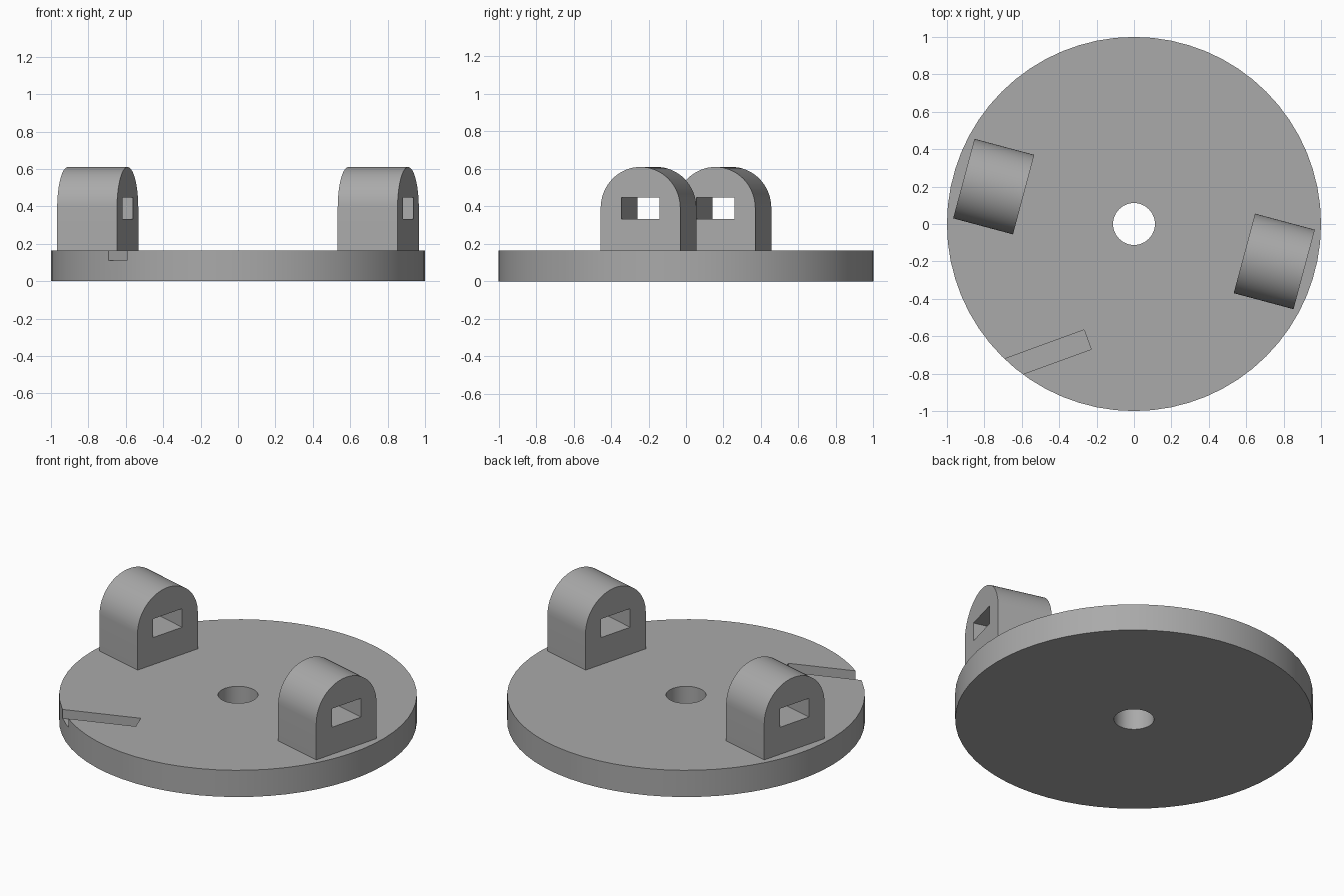
import bpy
import bmesh
from math import cos, sin, pi, radians
from mathutils import Matrix, Vector

if "Cube" in bpy.data.objects:
    bpy.data.objects.remove(bpy.data.objects["Cube"], do_unlink=True)

DISC_TOP = 0.165

grey = bpy.data.materials.new("plain grey")
grey.use_nodes = True
grey.diffuse_color = (0.4, 0.4, 0.4, 1)
grey.node_tree.nodes["Principled BSDF"].inputs["Base Color"].default_value = (0.4, 0.4, 0.4, 1)


def prism(name, outline, depth, matrix):
    """Extrude an outline in local xy along local z, then place it."""
    bm = bmesh.new()
    base = bm.faces.new([bm.verts.new((x, y, 0)) for x, y in outline])
    extruded = bmesh.ops.extrude_face_region(bm, geom=[base], use_keep_orig=True)
    top = [g for g in extruded["geom"] if isinstance(g, bmesh.types.BMVert)]
    bmesh.ops.translate(bm, verts=top, vec=(0, 0, depth))
    bmesh.ops.recalc_face_normals(bm, faces=bm.faces)
    bm.transform(matrix)
    mesh = bpy.data.meshes.new(name)
    bm.to_mesh(mesh)
    bm.free()
    mesh.materials.append(grey)
    obj = bpy.data.objects.new(name, mesh)
    bpy.context.collection.objects.link(obj)
    return obj


def circle(radius, count):
    return [(radius * cos(2 * pi * i / count), radius * sin(2 * pi * i / count)) for i in range(count)]


def rectangle(x0, x1, y0, y1):
    return [(x0, y0), (x1, y0), (x1, y1), (x0, y1)]


def activate(obj):
    bpy.ops.object.select_all(action="DESELECT")
    obj.select_set(True)
    bpy.context.view_layer.objects.active = obj


def cut(obj, cutter):
    cutter.hide_render = True
    activate(obj)
    mod = obj.modifiers.new("cut", "BOOLEAN")
    mod.operation = "DIFFERENCE"
    mod.solver = "EXACT"
    mod.object = cutter
    bpy.ops.object.modifier_apply(modifier=mod.name)
    bpy.data.objects.remove(cutter, do_unlink=True)


def smooth(obj):
    activate(obj)
    bpy.ops.object.shade_smooth_by_angle(angle=radians(30))


# Base disc with a centre hole and a shallow slot open at the rim
disc = prism("base_disc", circle(1, 64), DISC_TOP, Matrix())
cut(disc, prism("hole_cutter", circle(0.112, 48), 0.4, Matrix.Translation((0, 0, -0.1))))
slot_place = Matrix.Translation((-0.248, -0.618, 0.11)) @ Matrix.Rotation(radians(20), 4, "Z")
cut(disc, prism("slot_cutter", rectangle(-0.8, 0, -0.055, 0.055), 0.2, slot_place))
smooth(disc)

# Two arched lugs with through windows, half a turn apart
RADIUS, LENGTH, SPRING = 0.22, 0.331, 0.39
arch = [(RADIUS * cos(pi * i / 32), SPRING + RADIUS * sin(pi * i / 32)) for i in range(33)]
arch += [(-RADIUS, DISC_TOP - 0.01), (RADIUS, DISC_TOP - 0.01)]
# Local x, y, z become across, up and along the lug
upright = Matrix(((0, 0, 1, 0), (1, 0, 0, 0), (0, 1, 0, 0), (0, 0, 0, 1)))
for side, turn in (("left", 0), ("right", 180)):
    place = (Matrix.Rotation(radians(turn), 4, "Z")
             @ Matrix.Translation(Vector((0.75, -0.2, 0)))
             @ Matrix.Rotation(radians(-15), 4, "Z") @ upright)
    lug = prism(side + "_arched_lug", arch, LENGTH, place @ Matrix.Translation((0, 0, -LENGTH / 2)))
    window = rectangle(-0.106, 0.106, 0.332, 0.447)
    cut(lug, prism("window_cutter", window, 0.6, place @ Matrix.Translation((0, 0, -0.3))))
    smooth(lug)
